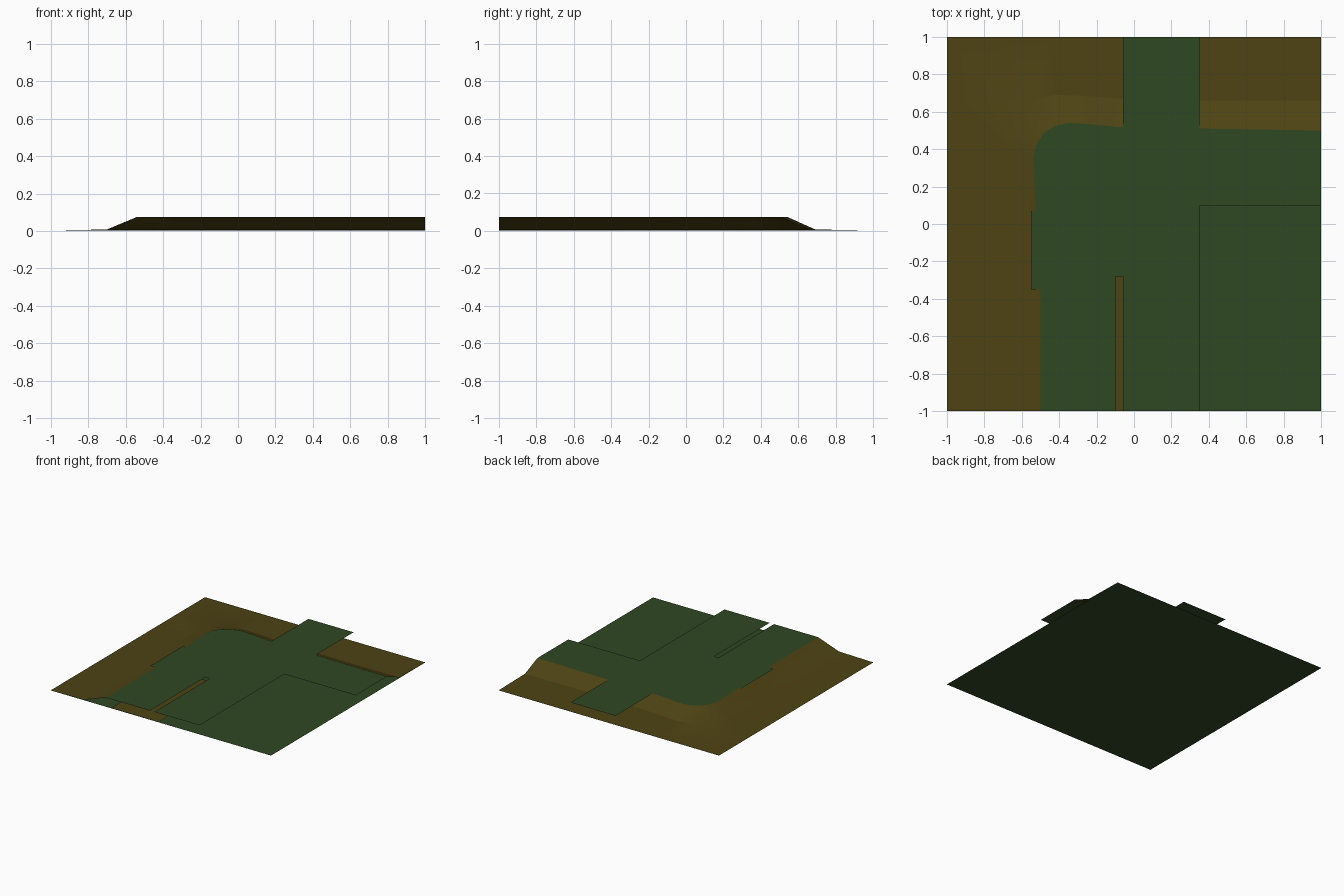
import bpy, bmesh

if "Cube" in bpy.data.objects:
    bpy.data.objects.remove(bpy.data.objects["Cube"])

TOP = 0.075   # plateau height
FOOT = 0.008  # foot of the embankment


def material(name, rgb):
    m = bpy.data.materials.new(name)
    m.diffuse_color = (*rgb, 1)
    m.use_nodes = True
    m.node_tree.nodes["Principled BSDF"].inputs["Base Color"].default_value = m.diffuse_color
    return m


green = material("grass", (0.028, 0.064, 0.016))
brown = material("earth", (0.076, 0.056, 0.007))


def sheet(name, outline, z, mat):
    """Flat single-sided polygon facing up."""
    bm = bmesh.new()
    f = bm.faces.new([bm.verts.new((x, y, z)) for x, y in outline])
    f.normal_update()
    if f.normal.z < 0:
        f.normal_flip()
    bmesh.ops.triangulate(bm, faces=bm.faces[:])
    return finish(name, bm, mat)


def finish(name, bm, mat):
    me = bpy.data.meshes.new(name)
    bm.to_mesh(me)
    bm.free()
    me.materials.append(mat)
    ob = bpy.data.objects.new(name, me)
    bpy.context.collection.objects.link(ob)
    return ob


def rect(x0, x1, y0, y1):
    return [(x0, y0), (x1, y0), (x1, y1), (x0, y1)]


# Base ground, the whole tile
sheet("base_ground", rect(-1, 1, -1, 1), 0, green)

# Embankment: crest, foot and tile edge lines joined by quads
crest = [(-.50, -1), (-.50, -.35), (-.525, .07), (-.54, .35), (-.525, .42), (-.48, .49),
         (-.42, .525), (-.35, .54), (-.25, .535), (-.10, .52), (.35, .51), (1, .50)]
foot = [(-.69, -1), (-.69, -.35), (-.69, .07), (-.70, .40), (-.685, .52), (-.63, .61),
        (-.53, .67), (-.42, .69), (-.27, .685), (-.10, .67), (.35, .66), (1, .66)]
edge = [(-1, -1), (-1, -.35), (-1, .07), (-1, .45), (-1, .70), (-1, 1),
        (-.70, 1), (-.45, 1), (-.28, 1), (-.10, 1), (.35, 1), (1, 1)]
bm = bmesh.new()
rows = [[bm.verts.new((x, y, z)) for x, y in line]
        for line, z in ((crest, TOP), (foot, FOOT), (edge, 0.002))]
for inner, outer in zip(rows, rows[1:]):
    for i in range(len(crest) - 1):
        bm.faces.new((inner[i], inner[i + 1], outer[i + 1], outer[i]))
bmesh.ops.recalc_face_normals(bm, faces=bm.faces[:])
if sum(f.normal.z for f in bm.faces) < 0:
    bmesh.ops.reverse_faces(bm, faces=bm.faces[:])
bank = finish("embankment", bm, brown)
for p in bank.data.polygons:
    p.use_smooth = True
bpy.context.view_layer.objects.active = bank
bank.select_set(True)
bpy.ops.object.shade_smooth_by_angle(angle=0.35)

# Raised deck, with the narrow slot at the front and the cut-out corner
sheet("plateau", crest[::-1] + [(-.10, -1), (-.10, -.28), (-.06, -.28), (-.06, -1),
                                (.35, -1), (.35, .10), (1, .10)], TOP, green)

# Overhanging side tab and the strip running to the back edge
sheet("side_tab", [(-.55, -.35), (-.50, -.35), (-.525, .07), (-.55, .07)], TOP, green)
sheet("back_strip", [(-.06, .519), (.35, .51), (.35, 1), (-.06, 1)], TOP, green)

# Earth floor seen through the slot
sheet("slot_floor", rect(-.45, -.02, -1, -.2), 0.005, brown)
